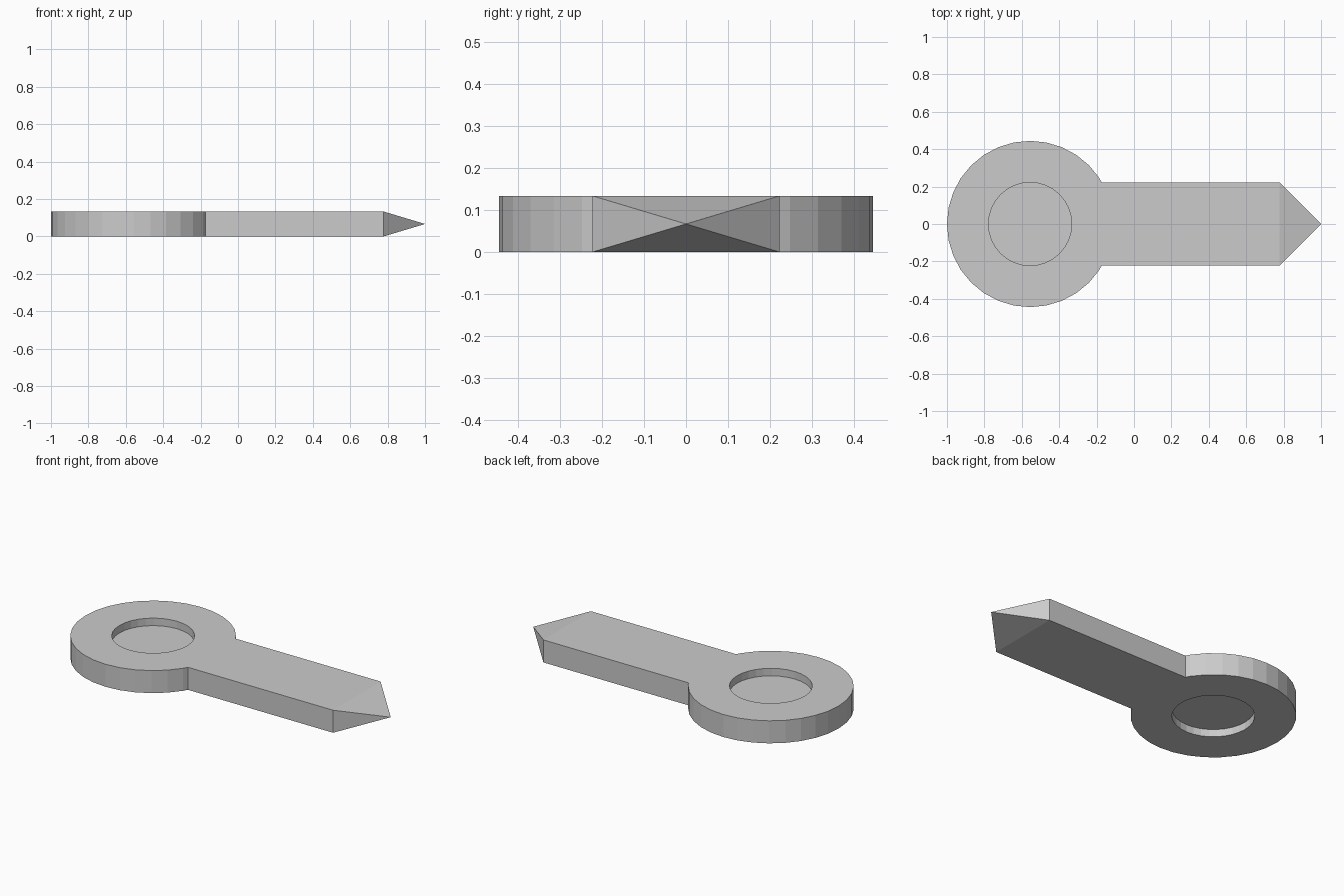
import bpy, bmesh
from math import sin, cos, tau

if "Cube" in bpy.data.objects:
    bpy.data.objects.remove(bpy.data.objects["Cube"])

U = 1 / 9                      # design unit
SEG = 32                       # sides of the round parts
CX, THICK = -5 * U, 1.2 * U    # eye centre, plate thickness
R_EYE, R_POCKET, HALF_W = 4 * U, 2 * U, 2 * U
POCKET = THICK / 3             # pocket depth on each face
X_END = 7 * U                  # where the point begins


def ring_point(i):
    a = tau * i / SEG
    return CX + R_EYE * cos(a), R_EYE * sin(a)


# Outline: faceted eye joined to the straight shaft
(xa, ya), (xb, yb) = ring_point(2), ring_point(3)
x_join = xa + (xb - xa) * (HALF_W - ya) / (yb - ya)
outline = [(X_END, -HALF_W), (X_END, HALF_W), (x_join, HALF_W)]
outline += [ring_point(i) for i in range(3, SEG - 2)]
outline += [(x_join, -HALF_W)]

# Extrude the plate and pull its end face out to a point
bm = bmesh.new()
base = bm.faces.new([bm.verts.new((x, y, 0)) for x, y in outline])
ext = bmesh.ops.extrude_face_region(bm, geom=[base], use_keep_orig=True)
top = [v for v in ext["geom"] if isinstance(v, bmesh.types.BMVert)]
bmesh.ops.translate(bm, verts=top, vec=(0, 0, THICK))
end = [f for f in bm.faces if all(abs(v.co.x - X_END) < 1e-5 for v in f.verts)]
tip = bmesh.ops.poke(bm, faces=end)["verts"][0]
tip.co = (1, 0, THICK / 2)
bmesh.ops.recalc_face_normals(bm, faces=bm.faces)
mesh = bpy.data.meshes.new("pointer_plate")
bm.to_mesh(mesh)
bm.free()
plate = bpy.data.objects.new("pointer_plate", mesh)
bpy.context.collection.objects.link(plate)

# Round pockets cut into both faces, leaving a thin web between
for name, z in (("lower_pocket_cutter", 0), ("upper_pocket_cutter", THICK)):
    bpy.ops.mesh.primitive_cylinder_add(vertices=SEG, radius=R_POCKET,
                                        depth=2 * POCKET, location=(CX, 0, z))
    cutter = bpy.context.object
    cutter.name = name
    cutter.hide_render = True
    cutter.display_type = 'WIRE'
    cut = plate.modifiers.new(name, 'BOOLEAN')
    cut.operation = 'DIFFERENCE'
    cut.solver = 'EXACT'
    cut.object = cutter
